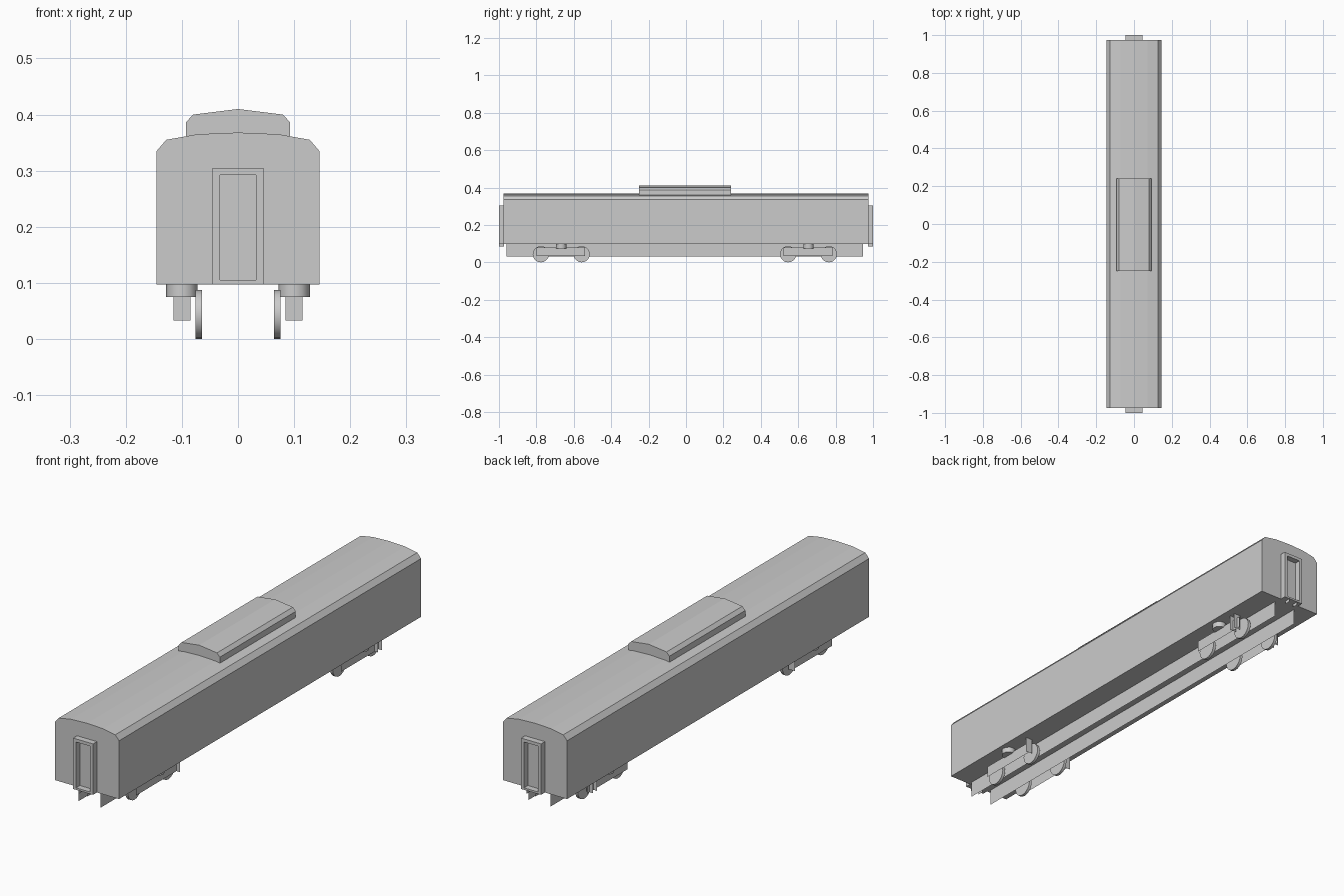
import bpy, bmesh
from math import pi
from mathutils import Matrix

if "Cube" in bpy.data.objects:
    bpy.data.objects.remove(bpy.data.objects["Cube"])


def finish(bm, name):
    me = bpy.data.meshes.new(name)
    bm.to_mesh(me)
    bm.free()
    ob = bpy.data.objects.new(name, me)
    bpy.context.collection.objects.link(ob)
    return ob


def extrude_profile(name, half, y0, y1):
    # mirror a right-half (x, z) outline and sweep it along y
    pts = half + [(-x, z) for x, z in reversed(half) if x > 0]
    bm = bmesh.new()
    face = bm.faces.new([bm.verts.new((x, y0, z)) for x, z in pts])
    out = bmesh.ops.extrude_face_region(bm, geom=[face])
    moved = [v for v in out["geom"] if isinstance(v, bmesh.types.BMVert)]
    bmesh.ops.translate(bm, verts=moved, vec=(0, y1 - y0, 0))
    bmesh.ops.recalc_face_normals(bm, faces=bm.faces)
    return finish(bm, name)


def box(name, x, y, z):
    bm = bmesh.new()
    bmesh.ops.create_cube(bm, size=1)
    for v in bm.verts:
        for i, (a, b) in enumerate((x, y, z)):
            v.co[i] = a if v.co[i] < 0 else b
    return finish(bm, name)


def sheet(name, corners):
    bm = bmesh.new()
    bm.faces.new([bm.verts.new(c) for c in corners])
    return finish(bm, name)


def side_sheet(name, x, y0, y1, z0, z1):
    return sheet(name, [(x, y0, z0), (x, y1, z0), (x, y1, z1), (x, y0, z1)])


def cross_sheet(name, y, x0, x1, z0, z1):
    return sheet(name, [(x0, y, z0), (x1, y, z0), (x1, y, z1), (x0, y, z1)])


def disc(name, centre, radius, depth, sides, along_x):
    bm = bmesh.new()
    rot = Matrix.Rotation(pi / 2, 4, 'Y') if along_x else Matrix()
    bmesh.ops.create_cone(bm, cap_ends=True, segments=sides, radius1=radius,
                          radius2=radius, depth=depth,
                          matrix=Matrix.Translation(centre) @ rot)
    ob = finish(bm, name)
    for o in bpy.context.selected_objects:
        o.select_set(False)
    ob.select_set(True)
    bpy.context.view_layer.objects.active = ob
    bpy.ops.object.shade_smooth_by_angle(angle=0.6)
    return ob


# carriage shell and roof equipment hood
extrude_profile("carriage_body", [(0.145, 0.097), (0.145, 0.335), (0.128, 0.355),
                                  (0.072, 0.365), (0, 0.368)], -0.975, 0.975)
extrude_profile("roof_hood", [(0.093, 0.36), (0.093, 0.386), (0.08, 0.40),
                              (0, 0.41)], -0.25, 0.24)

# gangway frames and coupler fins at both ends
for end, s in (("front", -1), ("rear", 1)):
    y = sorted((s * 0.974, s * 1.0))
    for side, t in (("left", -1), ("right", 1)):
        box(f"{end}_gangway_post_{side}", sorted((t * 0.032, t * 0.045)), y, (0.105, 0.305))
        side_sheet(f"{end}_coupler_fin_{side}", t * 0.02, y[0], y[1], 0.084, 0.098)
    box(f"{end}_gangway_top", (-0.032, 0.032), y, (0.292, 0.305))
    box(f"{end}_gangway_step", (-0.045, 0.045), y, (0.097, 0.105))

# underframe skirts and bogies
for side, t in (("left", -1), ("right", 1)):
    side_sheet(f"underframe_skirt_{side}", t * 0.05, -0.96, 0.945, 0.03, 0.097)
    for end, o in (("front", -0.667), ("rear", 0.655)):
        tag = f"{end}_{side}"
        side_sheet(f"bogie_frame_{tag}", t * 0.1, o - 0.133, o + 0.127, 0.033, 0.08)
        disc(f"spring_{tag}", (t * 0.1, o, 0.086), 0.028, 0.022, 12, False)
        for n, d in enumerate((-0.109, 0.109)):
            disc(f"wheel_{tag}_{n}", (t * 0.07, o + d, 0.0435), 0.0435, 0.012, 20, True)
    # hanging bracket plates
    for n, y in enumerate((-0.54, 0.74, 0.765)):
        cross_sheet(f"bracket_{side}_{n}", y, t * 0.085, t * 0.115, 0.033, 0.097)
